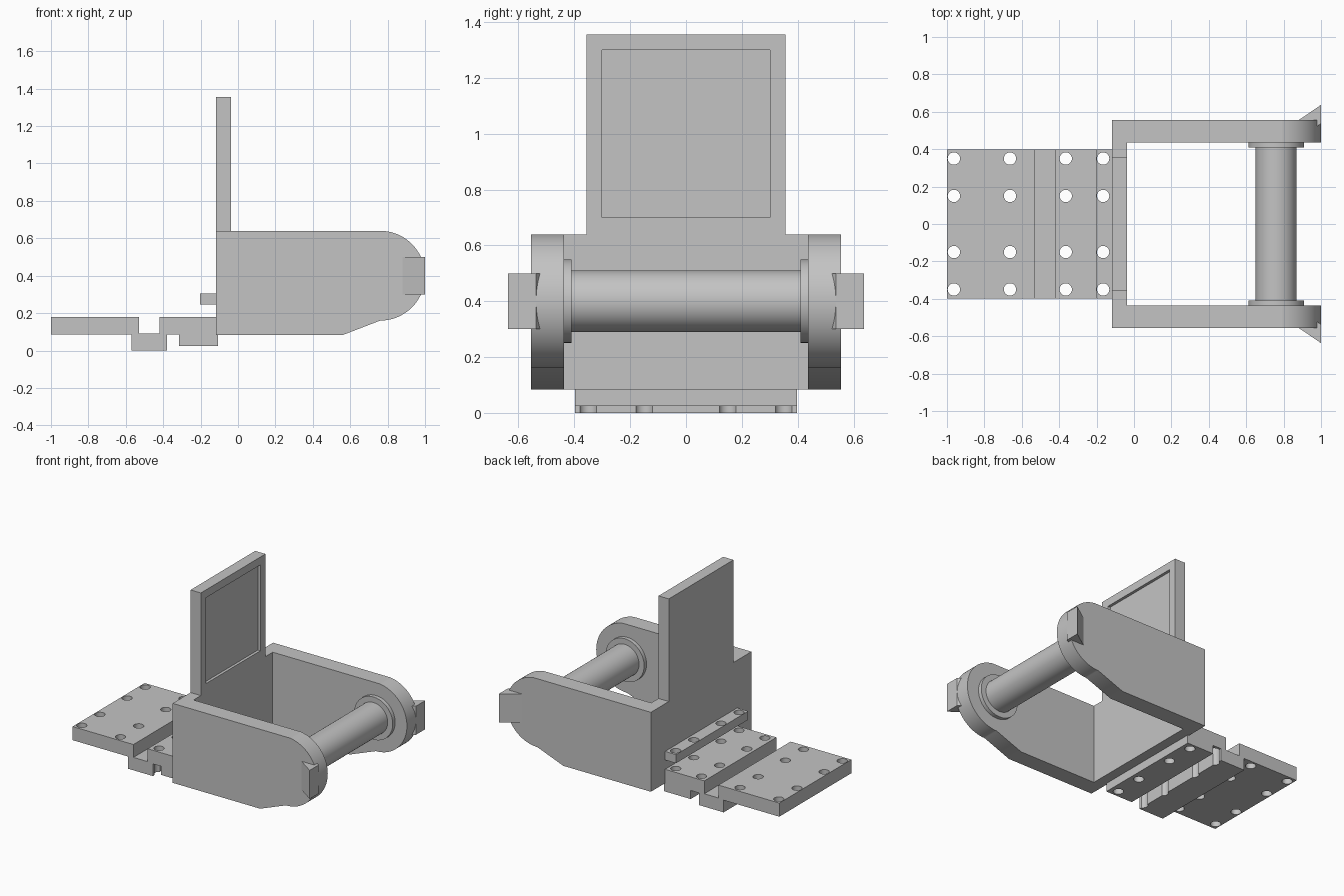
import bpy
import bmesh
from math import sin, cos, pi, radians
from mathutils import Vector, Matrix

default = bpy.data.objects.get("Cube")
if default:
    bpy.data.objects.remove(default, do_unlink=True)

grey = bpy.data.materials.new("plain grey")
grey.use_nodes = True
GREY = (0.55, 0.55, 0.55, 1)
grey.diffuse_color = GREY
grey.node_tree.nodes["Principled BSDF"].inputs["Base Color"].default_value = GREY


def finish(name, bm):
    bmesh.ops.recalc_face_normals(bm, faces=bm.faces)
    mesh = bpy.data.meshes.new(name)
    bm.to_mesh(mesh)
    bm.free()
    mesh.materials.append(grey)
    obj = bpy.data.objects.new(name, mesh)
    bpy.context.collection.objects.link(obj)
    return obj


def prism(name, points, axis, low, high):
    """Extrude a closed 2D outline along x, y or z."""
    i = "xyz".index(axis)

    def place(p):
        v = list(p)
        v.insert(i, low)
        return v

    bm = bmesh.new()
    face = bm.faces.new([bm.verts.new(place(p)) for p in points])
    step = Vector((0, 0, 0))
    step[i] = high - low
    new = bmesh.ops.extrude_face_region(bm, geom=[face])["geom"]
    bmesh.ops.translate(bm, vec=step, verts=[v for v in new if isinstance(v, bmesh.types.BMVert)])
    return finish(name, bm)


def rect(a, b, c, d):
    return [(a, c), (b, c), (b, d), (a, d)]


def select(obj):
    bpy.ops.object.select_all(action="DESELECT")
    obj.select_set(True)
    bpy.context.view_layer.objects.active = obj


def boolean(obj, cutter, operation, keep=False):
    mod = obj.modifiers.new(operation, "BOOLEAN")
    mod.operation, mod.solver, mod.object = operation, "EXACT", cutter
    select(obj)
    bpy.ops.object.modifier_apply(modifier=mod.name)
    if not keep:
        bpy.data.objects.remove(cutter, do_unlink=True)


def smooth(obj):
    select(obj)
    bpy.ops.object.shade_smooth_by_angle(angle=radians(25))
    mod = obj.modifiers.new("normals", "WEIGHTED_NORMAL")
    mod.keep_sharp = True


def rod(name, radius, low, high):
    """Cylinder along y on the arm pivot."""
    ring = [(PX + radius * cos(a * pi / 32), PZ + radius * sin(a * pi / 32)) for a in range(64)]
    obj = prism(name, ring, "y", low, high)
    smooth(obj)
    return obj


# Pivot centre and main wall positions
PX, PZ, R = 0.76, 0.40, 0.24
BACK, FRONT = -0.117, -0.037
OUT, IN = 0.555, 0.437
PANEL, TOP, SHOULDER = 0.357, 1.355, 0.638

# Bracket: side outline, trimmed to a U in plan and a T seen end on
arc = [(PX + R * cos(a), PZ + R * sin(a)) for a in [-pi / 2 + k * pi / 40 for k in range(41)]]
side = [(BACK, 0.083), (0.56, 0.083)] + arc + [(FRONT, PZ + R), (FRONT, TOP), (BACK, TOP)]
bracket = prism("bracket", side, "y", -OUT, OUT)
plan = [(-0.3, -0.7), (1.2, -0.7), (1.2, -IN), (FRONT - 0.0005, -IN),
        (FRONT - 0.0005, IN), (1.2, IN), (1.2, 0.7), (-0.3, 0.7)]
boolean(bracket, prism("plan_trim", plan, "z", -0.2, 1.6), "INTERSECT")
tee = [(-0.7, -0.1), (0.7, -0.1), (0.7, SHOULDER), (PANEL, SHOULDER),
       (PANEL, 1.5), (-PANEL, 1.5), (-PANEL, SHOULDER), (-0.7, SHOULDER)]
boolean(bracket, prism("shoulder_trim", tee, "x", -0.4, 1.3), "INTERSECT")

# Shallow recess in the upright panel
boolean(bracket, prism("recess", rect(-0.3, 0.3, 0.7, 1.3), "x", FRONT - 0.02, 0.1), "DIFFERENCE")
smooth(bracket)

# Cross pin with a collar at each arm, and slanted lugs at the arm tips
rod("cross_pin", 0.11, -0.42, 0.42)
for s, label in ((1, "left"), (-1, "right")):
    rod(label + "_collar", 0.149, *sorted((s * 0.41, s * (IN + 0.003))))
    lug = [(0.88, s * 0.555), (1.0, s * 0.637), (1.0, s * 0.537), (0.88, s * 0.457)]
    prism(label + "_lug", lug, "z", 0.3, 0.5)

# Stepped mounting plate and the strip above it
steps = [(-1, 0.085), (-0.57, 0.085), (-0.57, 0), (-0.38, 0), (-0.38, 0.085),
         (-0.315, 0.085), (-0.315, 0.025), (-0.107, 0.025), (-0.107, 0.18),
         (-0.42, 0.18), (-0.42, 0.09), (-0.53, 0.09), (-0.53, 0.18), (-1, 0.18)]
base = prism("mounting_plate", steps, "y", -0.398, 0.398)
strip = prism("upper_strip", rect(-0.202, BACK, 0.245, 0.305), "y", -0.398, 0.398)

# Bolt holes through both
bm = bmesh.new()
for x in (-0.963, -0.663, -0.365, -0.165):
    for y in (-0.35, -0.15, 0.15, 0.35):
        bmesh.ops.create_cone(bm, cap_ends=True, segments=32, radius1=0.033, radius2=0.033,
                              depth=1, matrix=Matrix.Translation((x, y, 0.2)))
holes = finish("bolt_holes", bm)
boolean(base, holes, "DIFFERENCE", keep=True)
boolean(strip, holes, "DIFFERENCE")
smooth(base)
smooth(strip)
